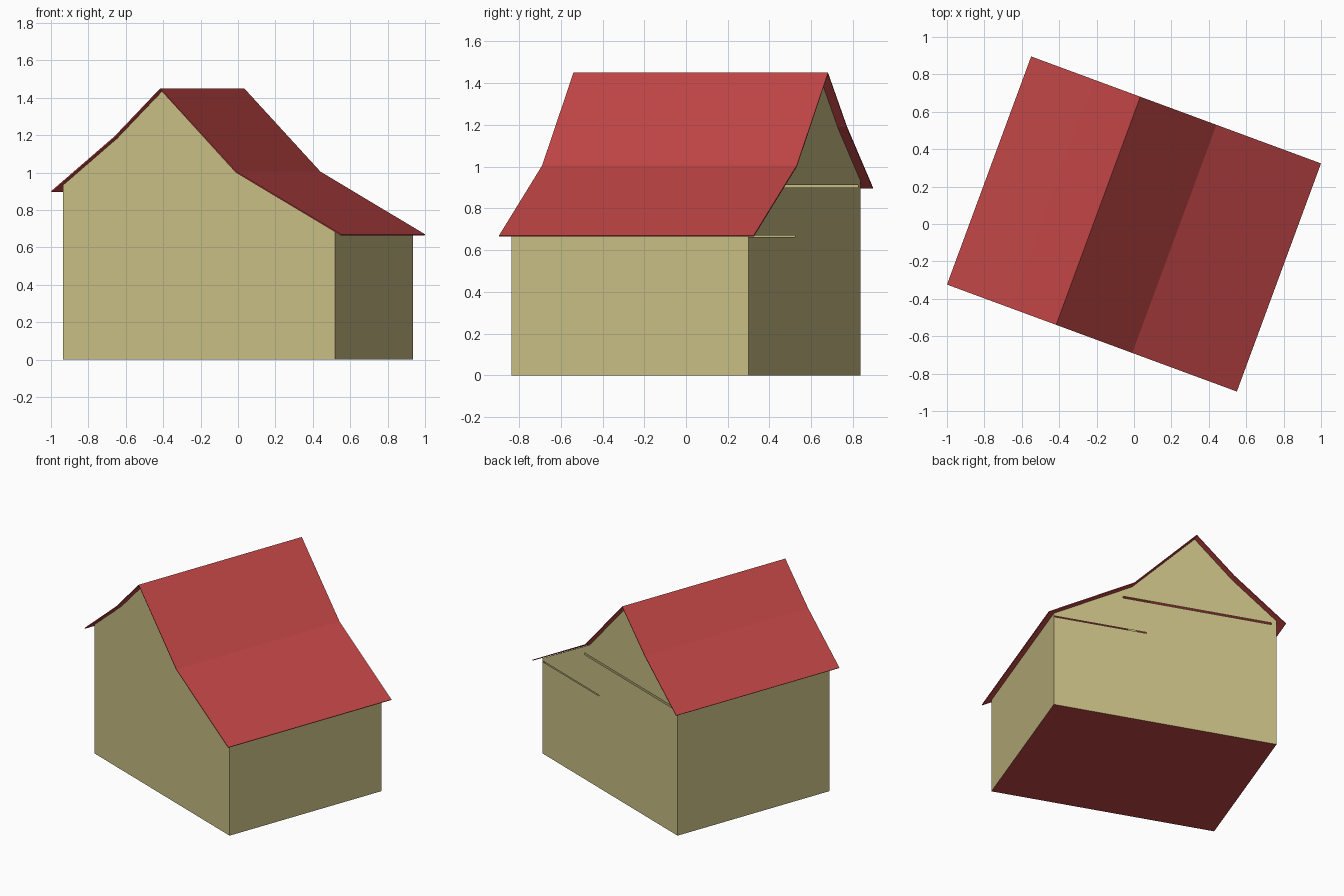
import bpy
import bmesh
import math

cube = bpy.data.objects.get("Cube")
if cube:
    bpy.data.objects.remove(cube, do_unlink=True)

TURN = math.radians(-20.25)      # whole house is turned on its plot
WALL_U, WALL_V = 0.775, 0.605    # half width and half depth of the walls
ROOF_V = 0.65                    # half length of the roof
ROOF = [(-0.826, 0.90), (-0.465, 1.193), (-0.204, 1.45), (0.23, 1.005), (0.826, 0.67)]


def make_material(name, rgb):
    mat = bpy.data.materials.new(name)
    mat.use_nodes = True
    colour = (*rgb, 1.0)
    mat.diffuse_color = colour
    mat.node_tree.nodes["Principled BSDF"].inputs["Base Color"].default_value = colour
    return mat


red = make_material("roof red", (0.54, 0.061, 0.061))
khaki = make_material("wall khaki", (0.58, 0.515, 0.235))


def finish(name, bm, mat):
    mesh = bpy.data.meshes.new(name)
    bm.to_mesh(mesh)
    bm.free()
    mesh.materials.append(mat)
    obj = bpy.data.objects.new(name, mesh)
    obj.rotation_euler.z = TURN
    bpy.context.scene.collection.objects.link(obj)
    return obj


def sheet(name, path, half_v, mat):
    """Sweep an open (u, z) path along the depth of the house."""
    bm = bmesh.new()
    rows = [[bm.verts.new((u, v, z)) for v in (-half_v, half_v)] for u, z in path]
    for a, b in zip(rows, rows[1:]):
        bm.faces.new((a[0], b[0], b[1], a[1]))
    return finish(name, bm, mat)


def roof_height(u):
    for (u0, z0), (u1, z1) in zip(ROOF, ROOF[1:]):
        if u0 <= u <= u1:
            return z0 + (z1 - z0) * (u - u0) / (u1 - u0)


def gable(name, v, slits=()):
    """Gable wall following the roof line, with thin slits cut through."""
    us = [-WALL_U] + [u for u, z in ROOF[1:-1]] + [WALL_U]
    outline = [(WALL_U, 0), (-WALL_U, 0)] + [(u, roof_height(u) - 0.01) for u in us]
    bm = bmesh.new()
    face = bm.faces.new([bm.verts.new((u, v, z)) for u, z in outline])
    face.normal_update()
    if face.normal.y * v < 0:
        face.normal_flip()
    for u0, u1, z0, z1 in slits:
        cuts = [((u, 0, 0), (1, 0, 0)) for u in (u0, u1)]
        cuts += [((0, 0, z), (0, 0, 1)) for z in (z0, z1)]
        for point, normal in cuts:
            bmesh.ops.bisect_plane(bm, geom=bm.verts[:] + bm.edges[:] + bm.faces[:],
                                   plane_co=point, plane_no=normal)
    holes = []
    for f in bm.faces:
        c = f.calc_center_median()
        if any(u0 < c.x < u1 and z0 < c.z < z1 for u0, u1, z0, z1 in slits):
            holes.append(f)
    bmesh.ops.delete(bm, geom=holes, context='FACES')
    return finish(name, bm, khaki)


# Roof, a thin bent sheet
roof = sheet("roof", ROOF, ROOF_V, red)
thickness = roof.modifiers.new("thickness", 'SOLIDIFY')
thickness.thickness = 0.006
thickness.offset = -1

# Walls
gable("front_wall", -WALL_V)
gable("back_wall", WALL_V, [(-0.74, 0.295, 0.899, 0.912), (0.13, 0.772, 0.663, 0.67)])
for name, u in (("left_wall", WALL_U), ("right_wall", -WALL_U)):
    top = roof_height(u) - 0.01
    path = [(u, top), (u, 0)] if u > 0 else [(u, 0), (u, top)]
    sheet(name, path, WALL_V, khaki)

# Floor, facing down
sheet("floor", [(WALL_U, 0), (-WALL_U, 0)], WALL_V, red)
